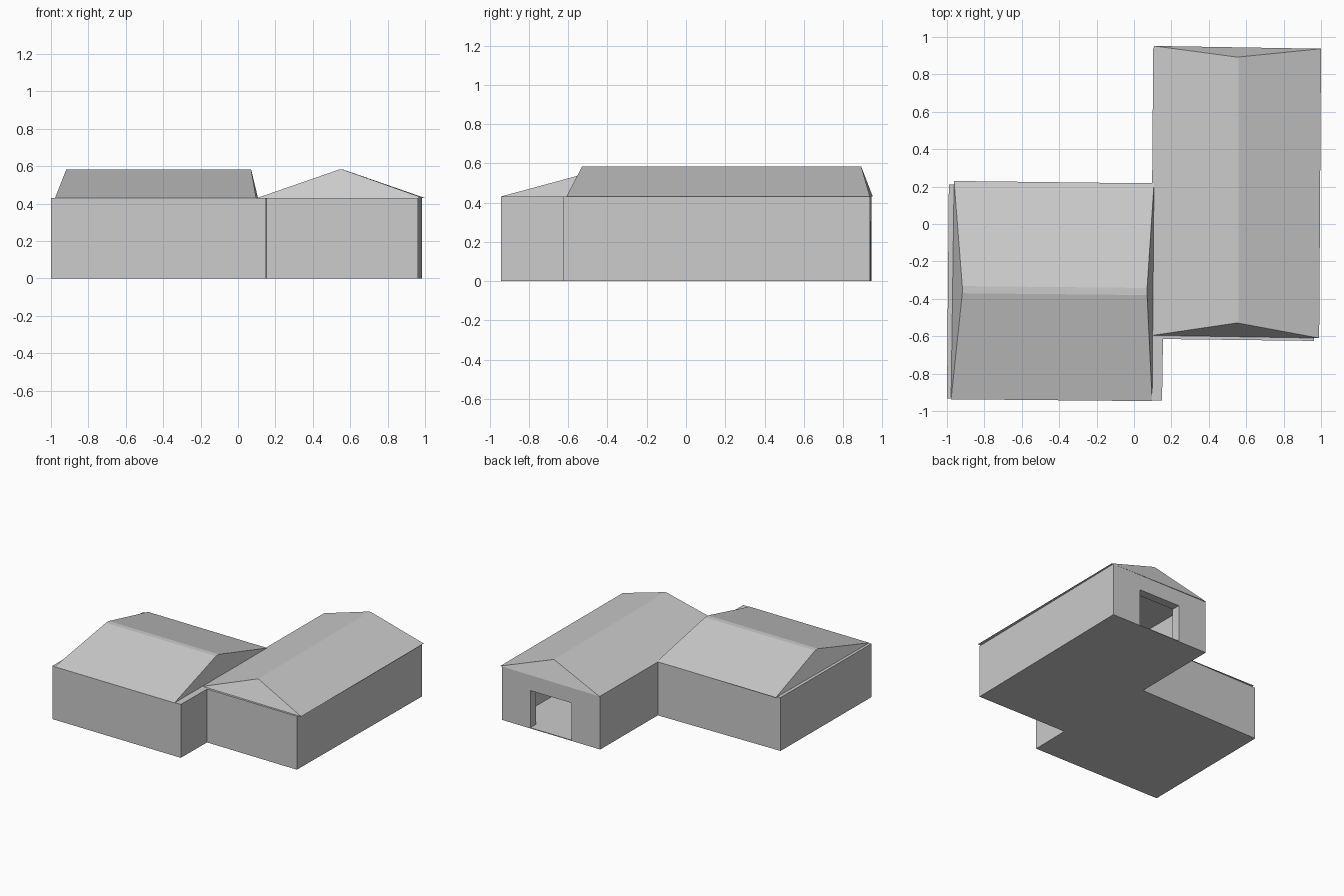
import bpy, bmesh

if "Cube" in bpy.data.objects:
    bpy.data.objects.remove(bpy.data.objects["Cube"])

WALL_TOP = 0.43
RIDGE = 0.583


def finish(name, bm):
    bmesh.ops.recalc_face_normals(bm, faces=bm.faces)
    mesh = bpy.data.meshes.new(name)
    bm.to_mesh(mesh)
    bm.free()
    obj = bpy.data.objects.new(name, mesh)
    bpy.context.collection.objects.link(obj)
    return obj


def prism(name, outline, z0, z1):
    """Extrude a flat outline from z0 up to z1."""
    bm = bmesh.new()
    base = bm.faces.new([bm.verts.new((x, y, z0)) for x, y in outline])
    top = bmesh.ops.extrude_face_region(bm, geom=[base])["geom"]
    verts = [g for g in top if isinstance(g, bmesh.types.BMVert)]
    bmesh.ops.translate(bm, verts=verts, vec=(0, 0, z1 - z0))
    return finish(name, bm)


def hip_roof(name, eaves, ridge):
    """Closed hip roof; the convex hull gives its slopes and steep ends."""
    bm = bmesh.new()
    for pts, z in ((eaves, WALL_TOP), (ridge, RIDGE)):
        for x, y in pts:
            bm.verts.new((x, y, z))
    bmesh.ops.convex_hull(bm, input=bm.verts)
    bmesh.ops.dissolve_limit(bm, angle_limit=0.02, verts=bm.verts, edges=bm.edges)
    return finish(name, bm)


def cut(obj, cutter):
    mod = obj.modifiers.new("cut", "BOOLEAN")
    mod.object = cutter
    mod.operation = "DIFFERENCE"
    mod.solver = "EXACT"
    cutter.hide_render = True
    bpy.context.view_layer.objects.active = obj
    bpy.ops.object.modifier_apply(modifier=mod.name)
    bpy.data.objects.remove(cutter)


# Walls of both wings, slightly out of square
walls = prism("walls", [
    (-1.0, -0.932), (0.15, -0.943), (0.155, -0.615), (0.962, -0.625),
    (0.985, 0.937), (0.103, 0.945), (0.097, 0.22), (-0.99, 0.21)], 0, WALL_TOP)

# Hollow room in the right wing and its doorway in the back wall
cut(walls, prism("room_cutter", [
    (0.17, -0.55), (0.895, -0.555), (0.915, 0.868), (0.17, 0.875)], 0.006, 0.425))
cut(walls, prism("doorway_cutter", [
    (0.36, 0.8), (0.73, 0.8), (0.73, 1.0), (0.36, 1.0)], 0.006, 0.305))

# Left wing roof, with a narrow flat ridge
hip_roof("left_roof",
         [(-0.978, -0.937), (0.097, -0.947), (0.107, 0.217), (-0.962, 0.23)],
         [(-0.918, -0.37), (0.07, -0.38), (0.07, -0.342), (-0.918, -0.332)])

# Right wing roof
hip_roof("right_roof",
         [(0.102, -0.595), (0.99, -0.61), (1.0, 0.937), (0.107, 0.952)],
         [(0.543, -0.53), (0.558, -0.53), (0.56, 0.893), (0.545, 0.893)])
